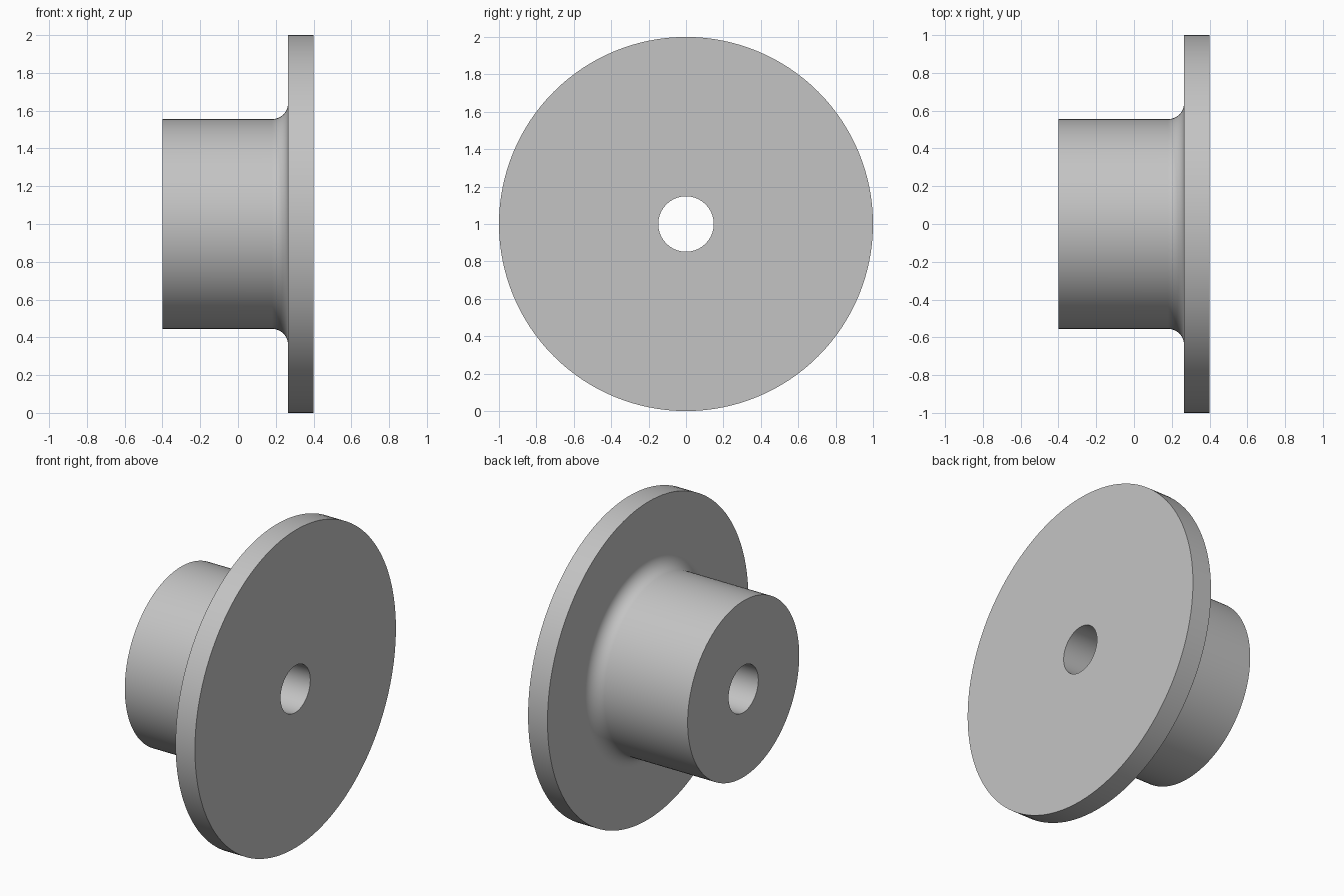
import bpy, bmesh
from math import sin, cos, pi, radians

default = bpy.data.objects.get("Cube")
if default:
    bpy.data.objects.remove(default, do_unlink=True)

SEGMENTS = 128
BORE, HUB, RIM = 0.148, 0.555, 1.0
LEFT, FLANGE, RIGHT = -0.4, 0.265, 0.4
FILLET, STEPS = 0.085, 12

# Material
grey = bpy.data.materials.new("plain grey")
grey.use_nodes = True
colour = (0.55, 0.55, 0.55, 1)
grey.diffuse_color = colour
grey.node_tree.nodes["Principled BSDF"].inputs["Base Color"].default_value = colour

# Closed half-section as (x, radius): bore, hub, fillet, flange
profile = [(LEFT, BORE), (LEFT, HUB)]
for i in range(STEPS + 1):
    a = i / STEPS * pi / 2
    profile.append((FLANGE - FILLET + FILLET * sin(a), HUB + FILLET - FILLET * cos(a)))
profile += [(FLANGE, RIM), (RIGHT, RIM), (RIGHT, BORE)]

# Revolve the section about the x axis
bm = bmesh.new()
rings = []
for s in range(SEGMENTS):
    t = 2 * pi * s / SEGMENTS
    rings.append([bm.verts.new((x, r * cos(t), 1 + r * sin(t))) for x, r in profile])
for s in range(SEGMENTS):
    here, after = rings[s], rings[(s + 1) % SEGMENTS]
    for i in range(len(profile)):
        j = (i + 1) % len(profile)
        bm.faces.new((here[i], here[j], after[j], after[i]))
bmesh.ops.recalc_face_normals(bm, faces=bm.faces)

mesh = bpy.data.meshes.new("flanged_hub")
bm.to_mesh(mesh)
bm.free()
mesh.materials.append(grey)
hub = bpy.data.objects.new("flanged_hub", mesh)
bpy.context.collection.objects.link(hub)

# Smooth curved walls, crisp rims, flat end faces
bpy.ops.object.select_all(action="DESELECT")
hub.select_set(True)
bpy.context.view_layer.objects.active = hub
bpy.ops.object.shade_smooth_by_angle(angle=radians(30))
weighted = hub.modifiers.new("flat_faces", "WEIGHTED_NORMAL")
weighted.keep_sharp = True
